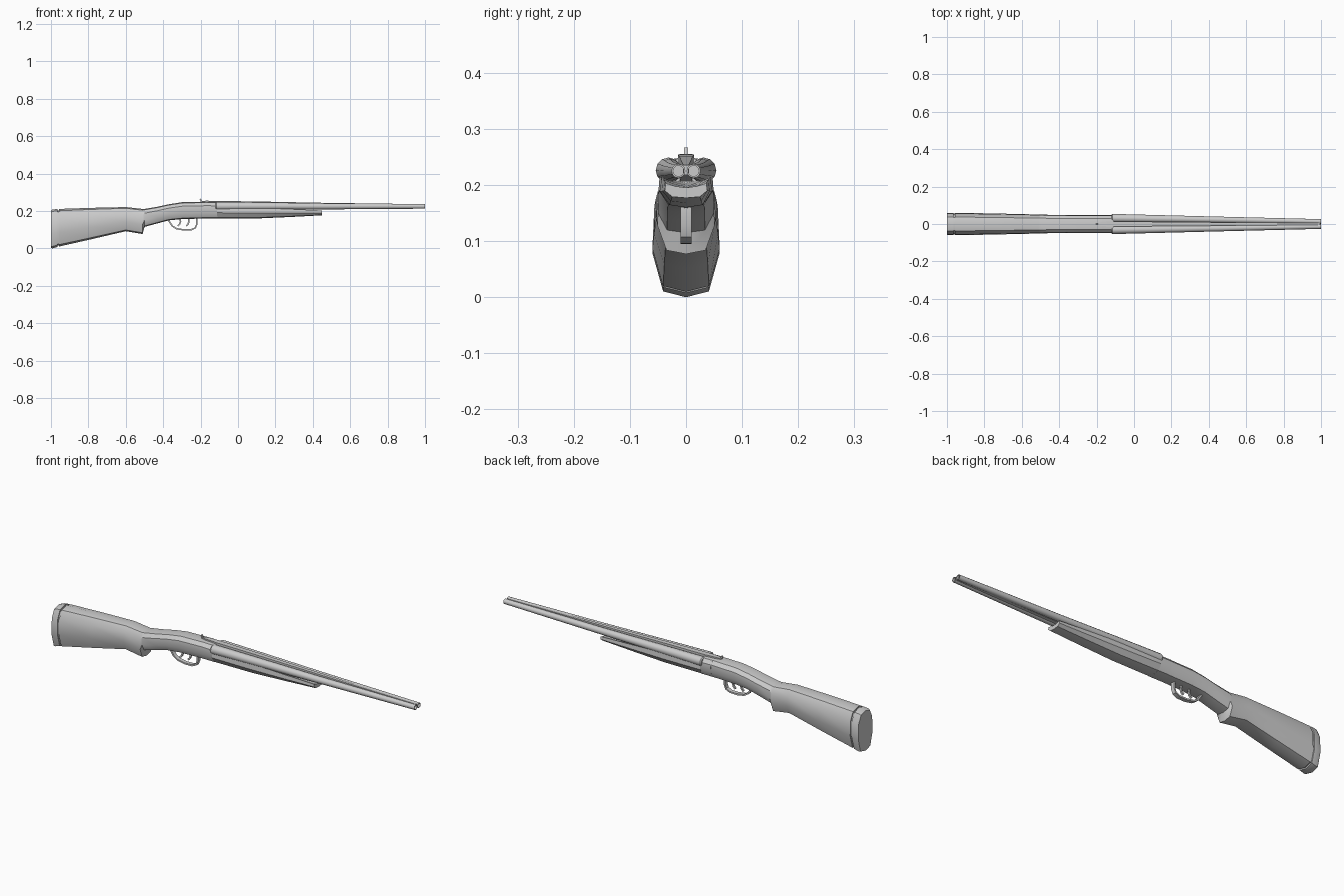
import bpy, bmesh, math
from mathutils import Vector

if "Cube" in bpy.data.objects:
    bpy.data.objects.remove(bpy.data.objects["Cube"])


def finish(name, bm, angle=35):
    bmesh.ops.recalc_face_normals(bm, faces=bm.faces)
    me = bpy.data.meshes.new(name)
    bm.to_mesh(me)
    bm.free()
    ob = bpy.data.objects.new(name, me)
    bpy.context.collection.objects.link(ob)
    bpy.ops.object.select_all(action='DESELECT')
    ob.select_set(True)
    bpy.context.view_layer.objects.active = ob
    bpy.ops.object.shade_smooth_by_angle(angle=math.radians(angle))
    return ob


def loft(name, rings, angle=35):
    bm = bmesh.new()
    vs = [[bm.verts.new(p) for p in r] for r in rings]
    n = len(vs[0])
    for a, b in zip(vs, vs[1:]):
        for i in range(n):
            j = (i + 1) % n
            bm.faces.new((a[i], a[j], b[j], b[i]))
    bm.faces.new(vs[0])
    bm.faces.new(vs[-1][::-1])
    return finish(name, bm, angle)


def body(name, half, sections):
    """Loft a mirrored unit half-profile; each section is x, bottom, top, half width."""
    prof = half + [(-y, z) for y, z in half[-2:0:-1]]
    loft(name, [[(x, y * w, zb + z * (zt - zb)) for y, z in prof]
                for x, zb, zt, w in sections])


def strap(name, path, thick, width):
    """Flat strip following a path in the xz plane."""
    pts = [Vector(p) for p in path]
    rings = []
    for i, p in enumerate(pts):
        d = (pts[min(i + 1, len(pts) - 1)] - pts[max(i - 1, 0)]).normalized()
        n = Vector((-d.y, d.x)) * thick / 2
        a, b = p + n, p - n
        rings.append([(a.x, -width / 2, a.y), (a.x, width / 2, a.y),
                      (b.x, width / 2, b.y), (b.x, -width / 2, b.y)])
    loft(name, rings)


# Butt pad and stock with pistol grip
OVAL = [(0, 0), (.68, .05), (1, .38), (.94, .76), (.62, .95), (0, 1)]
body("butt_pad", OVAL, [(-1, .002, .203, .057), (-.992, 0, .208, .06), (-.965, .008, .211, .06)])
body("pad_spacer", OVAL, [(-.968, .014, .204, .055), (-.95, .016, .204, .055)])
body("stock", OVAL, [
    (-.957, .01, .211, .06), (-.78, .05, .217, .057), (-.6, .092, .221, .053),
    (-.51, .077, .211, .051), (-.5, .115, .211, .05), (-.43, .134, .223, .049),
    (-.37, .15, .236, .049), (-.3, .157, .247, .048), (-.17, .16, .25, .047)])

# Receiver block
body("receiver", OVAL, [(-.17, .16, .25, .048), (-.11, .16, .249, .048)])

# Fore-end, hollowed on top to cradle the barrels
CRADLE = [(0, 0), (.65, .08), (1, .5), (.95, 1), (.5, .8), (0, .7)]
body("fore_end", CRADLE, [(-.112, .16, .222, .049), (.1, .16, .217, .046),
                          (.28, .168, .21, .042), (.45, .177, .203, .038)])

# Twin tapered barrels, each with a shallow bore
def ring(x, y, z, r, n=12):
    return [(x, y + r * math.cos(2 * math.pi * i / n), z + r * math.sin(2 * math.pi * i / n))
            for i in range(n)]

for side, s in (("left", 1), ("right", -1)):
    loft(side + "_barrel", [
        ring(-.12, s * .031, .226, .019), ring(-.115, s * .031, .226, .023),
        ring(.1, s * .028, .226, .0205), ring(.45, s * .023, .225, .0165),
        ring(1, s * .0135, .225, .0125), ring(1, s * .0135, .225, .0095),
        ring(.96, s * .0135, .225, .0095)])

# Ribs above and between the barrels
def rib(name, sections):
    loft(name, [[(x, -w, zb), (x, w, zb), (x, w, zt), (x, -w, zt)]
                for x, zb, zt, w in sections])

rib("top_rib", [(-.12, .222, .254, .014), (.1, .222, .251, .012),
                (.45, .222, .244, .009), (.995, .222, .236, .005)])
rib("lower_rib", [(-.11, .206, .228, .012), (.45, .213, .228, .009), (.995, .218, .228, .005)])

# Opening lever and thumb piece on top
rib("top_lever", [(-.2, .246, .253, .005), (-.17, .246, .255, .011), (-.11, .246, .254, .014)])
strap("thumb_piece", [(-.194, .246), (-.198, .256), (-.203, .265)], .007, .008)

# Trigger guard and two triggers
strap("trigger_guard", [(-.372, .15), (-.362, .136), (-.352, .12), (-.33, .106), (-.29, .099),
                        (-.25, .1), (-.228, .11), (-.221, .128), (-.221, .162)], .008, .02)
for name, x in (("rear_trigger", -.31), ("front_trigger", -.265)):
    strap(name, [(x, .162), (x + .003, .145), (x - .002, .13), (x - .012, .12)], .008, .009)
